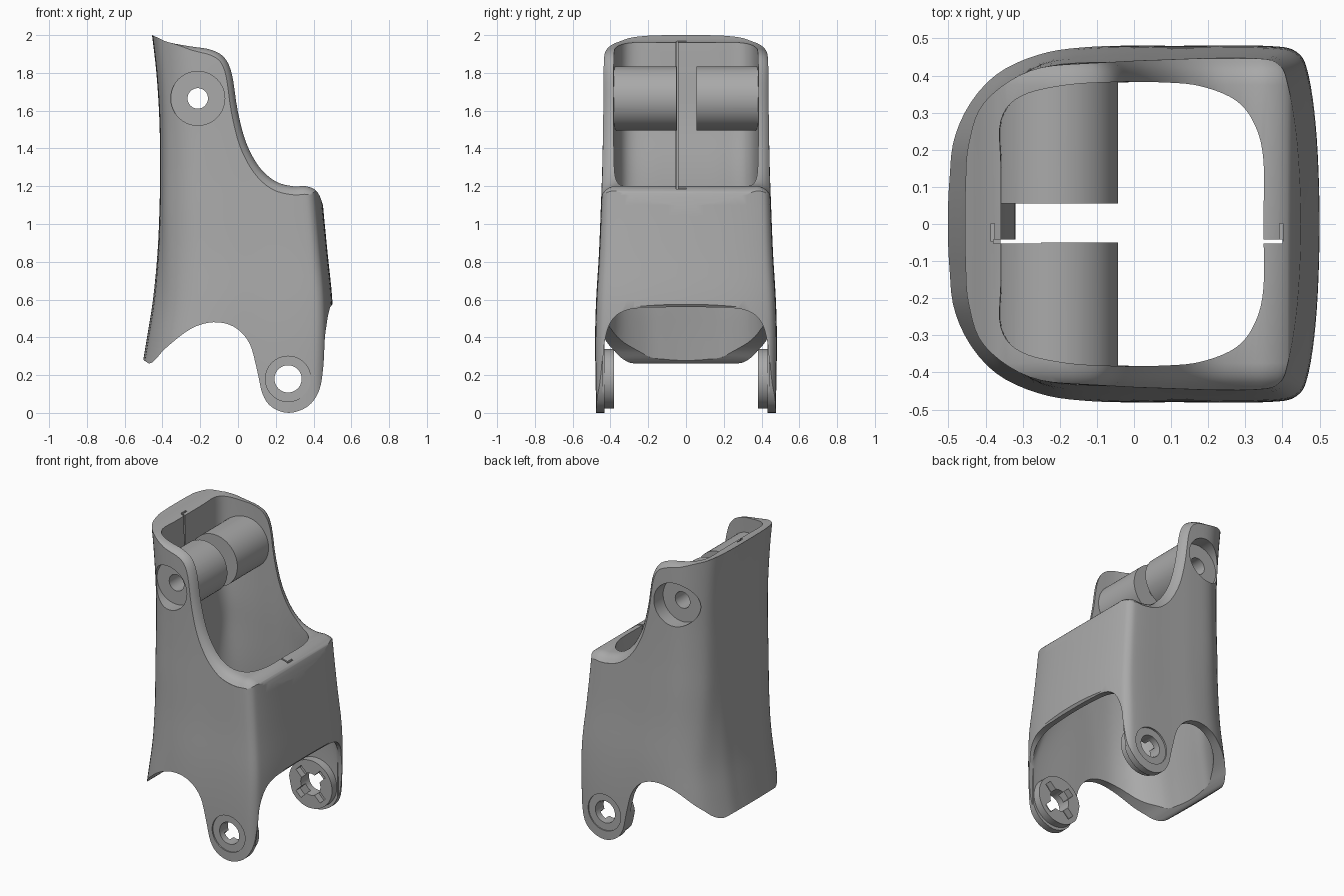
import bpy, bmesh, math

if "Cube" in bpy.data.objects:
    bpy.data.objects.remove(bpy.data.objects["Cube"], do_unlink=True)

grey = bpy.data.materials.new("plain grey")
grey.use_nodes = True
COLOUR = (0.4, 0.4, 0.4, 1)
grey.diffuse_color = COLOUR
grey.node_tree.nodes["Principled BSDF"].inputs["Base Color"].default_value = COLOUR


def spline(pts, n, closed=False):
    """Catmull-Rom curve through tuples of any length."""
    out, m = [], len(pts)
    for i in range(m if closed else m - 1):
        if closed:
            a, b, c, d = (pts[(i + k) % m] for k in (-1, 0, 1, 2))
        else:
            a, b, c, d = (pts[min(max(i + k, 0), m - 1)] for k in (-1, 0, 1, 2))
        for s in range(n):
            t = s / n
            out.append(tuple(
                0.5 * (2 * q + (r - p) * t + (2 * p - 5 * q + 4 * r - w) * t * t
                       + (3 * q - p - 3 * r + w) * t ** 3)
                for p, q, r, w in zip(a, b, c, d)))
    return out if closed else out + [pts[-1]]


def loft(name, rings):
    """Solid skinned through equal-length rings and capped at both ends."""
    bm = bmesh.new()
    loops = [[bm.verts.new(p) for p in ring] for ring in rings]
    n = len(loops[0])
    for lo, hi in zip(loops, loops[1:]):
        for i in range(n):
            j = (i + 1) % n
            bm.faces.new((lo[i], lo[j], hi[j], hi[i]))
    bm.faces.new(loops[0])
    bm.faces.new(loops[-1])
    bmesh.ops.recalc_face_normals(bm, faces=bm.faces[:])
    me = bpy.data.meshes.new(name)
    bm.to_mesh(me)
    bm.free()
    ob = bpy.data.objects.new(name, me)
    bpy.context.collection.objects.link(ob)
    return ob


def rod(x, z, r, y0, y1):
    """Cylinder along y."""
    bpy.ops.mesh.primitive_cylinder_add(
        vertices=64, radius=r, depth=abs(y1 - y0),
        location=(x, (y0 + y1) / 2, z), rotation=(math.pi / 2, 0, 0))
    return bpy.context.object


def block(x0, x1, y0, y1, z0, z1, turn=0):
    bpy.ops.mesh.primitive_cube_add(
        size=1, location=((x0 + x1) / 2, (y0 + y1) / 2, (z0 + z1) / 2),
        rotation=(0, turn, 0))
    ob = bpy.context.object
    ob.scale = (x1 - x0, y1 - y0, z1 - z0)
    return ob


def boolean(target, tool, op):
    """Apply a boolean and discard the tool."""
    tool.hide_render = True
    bpy.context.view_layer.update()
    mod = target.modifiers.new("cut", 'BOOLEAN')
    mod.object, mod.operation, mod.solver = tool, op, 'EXACT'
    bpy.ops.object.select_all(action='DESELECT')
    bpy.context.view_layer.objects.active = target
    target.select_set(True)
    bpy.ops.object.modifier_apply(modifier=mod.name)
    bpy.data.objects.remove(tool, do_unlink=True)


# Half outlines in plan, from the back (-x) to the front (+x), unit size
FRONT = [(.2, 1), (.7, 1), (.87, .965), (.935, .83), (.982, .5), (1, 0)]
LOWER = [(-1, 0), (-.99, .25), (-.955, .5), (-.8, .8), (-.56, .95), (-.25, 1)] + FRONT
UPPER = [(-1, 0), (-.998, .25), (-.98, .5), (-.89, .76), (-.62, .955), (-.25, 1)] + FRONT
INNER = [(-1, 0), (-1, .4), (-1, .73), (-.85, .9), (-.5, .98), (-.1, 1),
         (.2, 1), (.5, .97), (.78, .87), (.93, .7), (1, .45), (1, 0)]

# z, back x, front x, half width, back wall, front wall, side wall, blend to upper outlines
STATIONS = [(-.1, -.53, .5, .472, .06, -.03, .045, 0),
            (.15, -.52, .5, .478, .06, -.03, .045, 0),
            (.38, -.485, .503, .48, .06, -.01, .045, 0),
            (.6, -.45, .499, .474, .065, .055, .05, .1),
            (.85, -.426, .474, .459, .08, .08, .06, .6),
            (1.1, -.415, .45, .449, .093, .093, .062, 1),
            (1.3, -.413, .435, .442, .09, .09, .06, 1),
            (1.55, -.416, .43, .437, .065, .085, .055, 1),
            (1.8, -.432, .43, .435, .075, .085, .052, 1),
            (2.0, -.455, .43, .431, .095, .085, .05, 1),
            (2.12, -.47, .43, .43, .095, .085, .05, 1)]


def blend(a, b, k):
    return [(p + (r - p) * k, q + (s - q) * k) for (p, q), (r, s) in zip(a, b)]


def ring(z, x0, x1, w, half):
    full = half + [(u, -v) for u, v in half[-2:0:-1]]
    return [((x0 + x1) / 2 + u * (x1 - x0) / 2, v * w, z)
            for u, v in spline(full, 5, closed=True)]


outer_rings, inner_rings = [], []
for z, x0, x1, w, tb, tf, ty, k in spline(STATIONS, 4):
    outer_rings.append(ring(z, x0, x1, w, blend(LOWER, UPPER, k)))
    inner_rings.append(ring(z, x0 + tb, x1 - tf, w - ty, blend(LOWER, INNER, k)))
housing = loft("housing", outer_rings)
cavity = loft("cavity", inner_rings)

# Side profile: stepped top edge, arched lower edge with the leg lobe
TOP = [(-.6, 2.06), (-.455, 2.0), (-.37, 1.963), (-.25, 1.94), (-.14, 1.922), (-.07, 1.88),
       (-.03, 1.79), (0, 1.6), (.045, 1.43), (.115, 1.3), (.2, 1.225), (.29, 1.2),
       (.36, 1.2), (.415, 1.175), (.445, 1.115), (.47, 1.02)]
BOTTOM = [(.6, .6), (.5, .575), (.476, .5), (.46, .4), (.452, .25), (.43, .12),
          (.37, .035), (.27, 0), (.18, .03), (.13, .1), (.1, .23), (.06, .37),
          (-.02, .455), (-.13, .48), (-.25, .445), (-.38, .345), (-.435, .285),
          (-.468, .262), (-.5, .28), (-.6, .34)]
top_curve, bottom_curve = spline(TOP, 4), spline(BOTTOM, 4)


def side_ring(y, inset):
    """Side profile at y with its top edge moved inward, to round the rim."""
    pts = []
    for i, (x, z) in enumerate(top_curve):
        ax, az = top_curve[max(i - 1, 0)]
        bx, bz = top_curve[min(i + 1, len(top_curve) - 1)]
        d = math.hypot(bx - ax, bz - az)
        pts.append((x + (bz - az) / d * inset, y, z - (bx - ax) / d * inset))
    return pts + [(.6, y, .95)] + [(x, y, z) for x, z in bottom_curve]


ROUND = [(.375, 0), (.395, .004), (.412, .011), (.427, .022), (.438, .036), (.446, .045),
         (.7, .045)]
profile = loft("side_profile", [side_ring(-y, d) for y, d in reversed(ROUND)]
               + [side_ring(y, d) for y, d in ROUND])

# Arched opening across the lower front, between the legs
ARCH = [(.44, -.1), (.44, .25), (.426, .4), (.385, .5), (.3, .548), (.15, .558), (0, .56)]
arch = spline(ARCH + [(-y, z) for y, z in ARCH[-2::-1]], 4)
arch_cutter = loft("arch_cutter", [[(x, y, z) for y, z in arch] for x in (.428, .7)])

PIN = (-.213, 1.665)    # upper cross pin centre
LEG = (.265, .18)       # leg pivot centre

# Bosses are left standing by removing them from the cavity
boolean(cavity, rod(*PIN, .17, .055, .7), 'DIFFERENCE')
boolean(cavity, rod(*PIN, .17, -.7, -.05), 'DIFFERENCE')
for s in (1, -1):
    boolean(cavity, rod(*LEG, .158, s * .382, s * .7), 'DIFFERENCE')

boolean(housing, profile, 'INTERSECT')
boolean(housing, cavity, 'DIFFERENCE')
boolean(housing, arch_cutter, 'DIFFERENCE')

# Through holes
boolean(housing, rod(*PIN, .054, -.8, .8), 'DIFFERENCE')
boolean(housing, rod(*LEG, .072, -.8, .8), 'DIFFERENCE')

for s in (1, -1):
    # Counterbore at the pin, shallow seat at the leg pivot
    boolean(housing, rod(*PIN, .143, s * .34, s * .8), 'DIFFERENCE')
    boolean(housing, rod(*LEG, .12, s * .469, s * .8), 'DIFFERENCE')
    # Crossed key slots on the inner face of each leg boss
    for turn in (math.pi / 4, -math.pi / 4):
        x, z = LEG
        ya, yb = sorted((s * .36, s * .425))
        boolean(housing, block(x - .125, x + .125, ya, yb, z - .026, z + .026, turn),
                'DIFFERENCE')

# Stepped split line inside the front and back walls
boolean(housing, block(.3, .4, -.053, -.042, .75, 1.4), 'DIFFERENCE')
boolean(housing, block(.392, .402, -.047, .002, .9, 1.4), 'DIFFERENCE')
boolean(housing, block(-.378, -.25, -.053, -.042, .75, 2.2), 'DIFFERENCE')
boolean(housing, block(-.386, -.376, -.047, .002, .9, 2.2), 'DIFFERENCE')

# One material throughout, smooth with crisp edges
housing.data.materials.clear()
housing.data.materials.append(grey)
for p in housing.data.polygons:
    p.material_index = 0
bpy.ops.object.select_all(action='DESELECT')
bpy.context.view_layer.objects.active = housing
housing.select_set(True)
bpy.ops.object.shade_smooth_by_angle(angle=math.radians(30))
